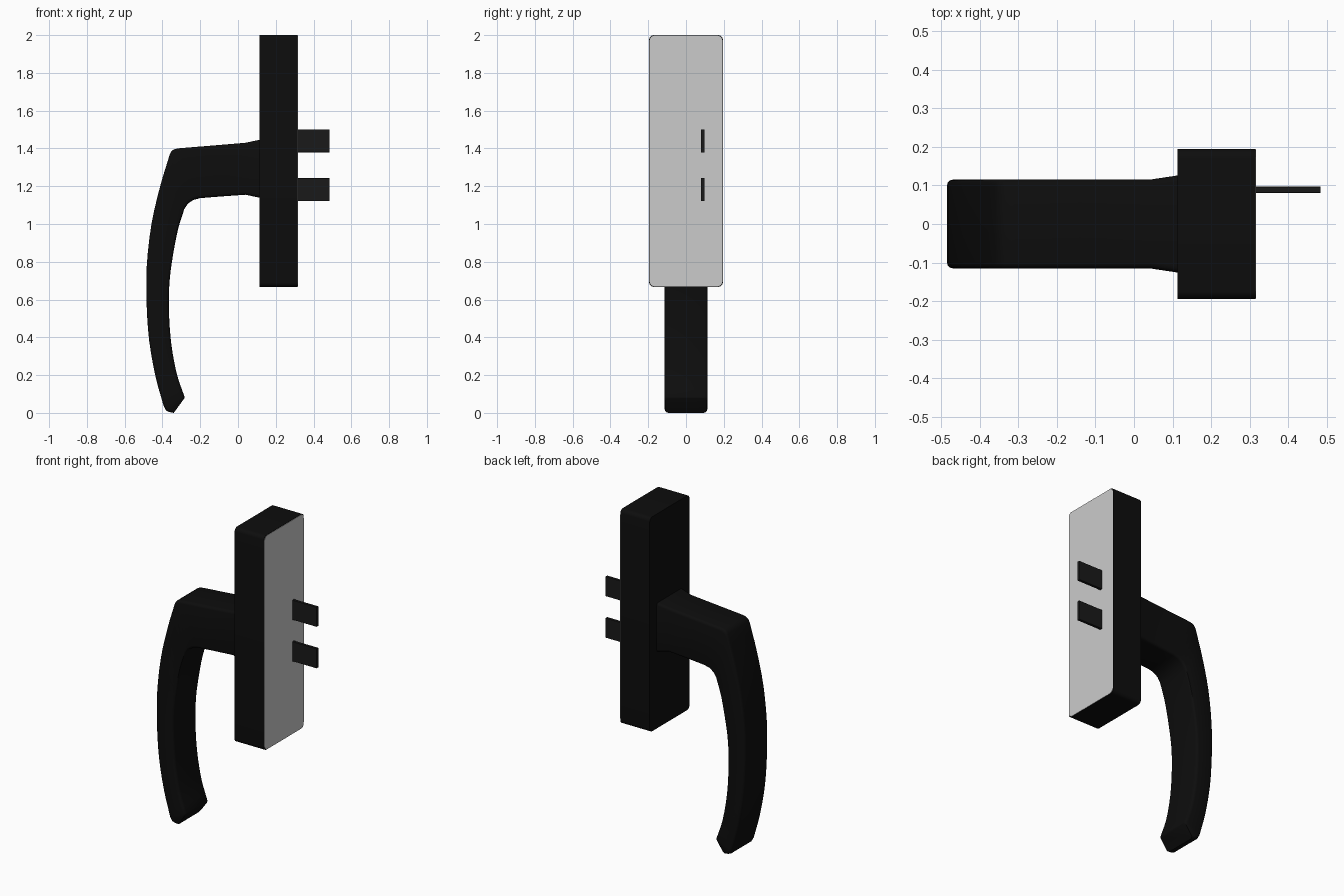
import bpy, bmesh, math
from mathutils import Vector

if "Cube" in bpy.data.objects:
    bpy.data.objects.remove(bpy.data.objects["Cube"])


def material(name, v):
    m = bpy.data.materials.new(name)
    m.diffuse_color = (v, v, v, 1)
    m.use_nodes = True
    m.node_tree.nodes["Principled BSDF"].inputs["Base Color"].default_value = m.diffuse_color
    return m


black = material("black_coating", 0.004)
steel = material("dark_steel", 0.01)


def rounded_rect(hw, hh, r, n):
    """Counter-clockwise rounded rectangle outline around the origin."""
    pts = []
    for i, (sx, sy) in enumerate([(1, 1), (-1, 1), (-1, -1), (1, -1)]):
        for k in range(n + 1):
            a = math.radians(90 * i + 90 * k / n)
            pts.append((sx * (hw - r) + r * math.cos(a), sy * (hh - r) + r * math.sin(a)))
    return pts


def loft(name, rings, mat=None):
    """Skin a chain of equal-sized rings and cap both ends."""
    bm = bmesh.new()
    vs = [[bm.verts.new(p) for p in ring] for ring in rings]
    n = len(vs[0])
    for a, b in zip(vs, vs[1:]):
        for i in range(n):
            j = (i + 1) % n
            bm.faces.new((a[i], a[j], b[j], b[i]))
    bm.faces.new(vs[0][::-1])
    bm.faces.new(vs[-1])
    bmesh.ops.recalc_face_normals(bm, faces=bm.faces)
    me = bpy.data.meshes.new(name)
    bm.to_mesh(me)
    bm.free()
    ob = bpy.data.objects.new(name, me)
    bpy.context.collection.objects.link(ob)
    if mat:
        me.materials.append(mat)
    bpy.ops.object.select_all(action='DESELECT')
    ob.select_set(True)
    bpy.context.view_layer.objects.active = ob
    bpy.ops.object.shade_smooth_by_angle(angle=math.radians(35))
    return ob


def slab(name, x0, x1, y, z, hy, hz, r, n, mat=None):
    """Rounded rectangle in the yz plane, extruded along x."""
    out = rounded_rect(hy, hz, r, n)
    return loft(name, [[(x, y + a, z + b) for a, b in out] for x in (x0, x1)], mat)


# mounting plate with a bare grey back
slab("mounting_plate", 0.113, 0.315, 0, 1.3335, 0.195, 0.6665, 0.024, 5, black)
slab("plate_backing", 0.305, 0.317, 0, 1.3335, 0.193, 0.6645, 0.03, 5)

# two flat drive tabs behind the plate
for name, z in (("lower_tab", 1.182), ("upper_tab", 1.44)):
    slab(name, 0.30, 0.484, 0.089, z, 0.0085, 0.061, 0.001, 1, steel)

# lever stations: outer x, z / inner x, z / half width
neck = [
    (0.12, 1.447, 0.12, 1.138, 0.127),
    (0.04, 1.43, 0.04, 1.155, 0.115),
    (-0.14, 1.415, -0.10, 1.145, 0.115),
    (-0.31, 1.401, -0.20, 1.137, 0.115),
    (-0.335, 1.397, -0.235, 1.128, 0.115),
    (-0.350, 1.388, -0.265, 1.108, 0.115),
    (-0.360, 1.372, -0.284, 1.08, 0.115),
]
grip = [
    (-0.360, 1.372, -0.284, 1.08, 0.115),
    (-0.412, 1.20, -0.318, 0.97, 0.115),
    (-0.458, 1.00, -0.345, 0.83, 0.115),
    (-0.483, 0.78, -0.362, 0.70, 0.115),
    (-0.484, 0.58, -0.366, 0.56, 0.115),
    (-0.470, 0.38, -0.355, 0.38, 0.115),
    (-0.436, 0.19, -0.325, 0.21, 0.115),
    (-0.393, 0.035, -0.283, 0.085, 0.115),
]
tip = [
    (-0.380, 0.012, -0.283, 0.082, 0.114),
    (-0.365, 0.005, -0.283, 0.080, 0.112),
    (-0.340, 0.000, -0.284, 0.077, 0.109),
]


def smooth(rows, steps):
    """Catmull-Rom interpolation through the station rows."""
    v = [Vector(r) for r in rows]
    v = [2 * v[0] - v[1]] + v + [2 * v[-1] - v[-2]]
    out = []
    for a, b, c, d in zip(v, v[1:], v[2:], v[3:]):
        for k in range(steps):
            t = k / steps
            out.append(0.5 * (2 * b + (c - a) * t + (2 * a - 5 * b + 4 * c - d) * t * t
                              + (3 * b - a - 3 * c + d) * t ** 3))
    return out + [v[-2]]


def lever_ring(row):
    ox, oz, ix, iz, w = row
    o, i = Vector((ox, 0, oz)), Vector((ix, 0, iz))
    half = (o - i).length / 2
    up = (o - i).normalized()
    mid = (o + i) / 2
    return [mid + up * b + Vector((0, a, 0)) for a, b in rounded_rect(w, half, 0.016, 3)]


# one continuous lever: flared neck, curved grip, angled tip
rows = neck[:-1] + smooth(grip, 3) + tip
loft("lever_handle", [lever_ring(r) for r in rows], black)
